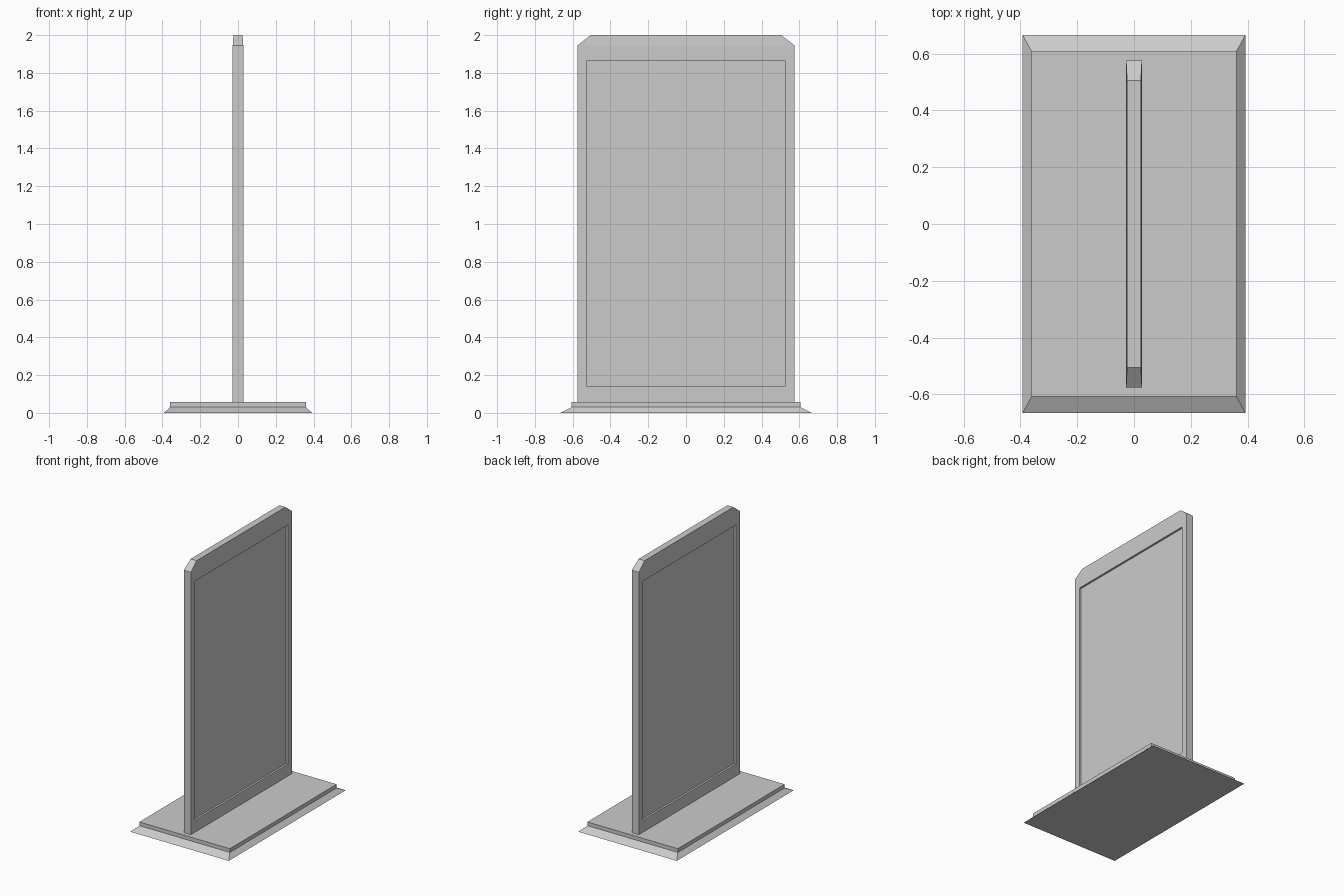
import bpy
import bmesh

cube = bpy.data.objects.get("Cube")
if cube:
    bpy.data.objects.remove(cube, do_unlink=True)

grey = bpy.data.materials.new("plain grey")
grey.use_nodes = True
colour = (0.6, 0.6, 0.6, 1)
grey.diffuse_color = colour
grey.node_tree.nodes["Principled BSDF"].inputs["Base Color"].default_value = colour


def tiers(levels):
    """Stack of rectangles (half x, half y, z) joined into a closed solid."""
    bm = bmesh.new()
    rings = [[bm.verts.new((sx * hx, sy * hy, z))
              for sx, sy in ((-1, -1), (1, -1), (1, 1), (-1, 1))]
             for hx, hy, z in levels]
    bm.faces.new(rings[0][::-1])
    bm.faces.new(rings[-1])
    for low, high in zip(rings, rings[1:]):
        for i in range(4):
            j = (i + 1) % 4
            bm.faces.new((low[i], low[j], high[j], high[i]))
    bm.normal_update()
    return bm


def finish(bm, name):
    mesh = bpy.data.meshes.new(name)
    bm.to_mesh(mesh)
    bm.free()
    mesh.materials.append(grey)
    obj = bpy.data.objects.new(name, mesh)
    bpy.context.collection.objects.link(obj)
    return obj


# Base plate with a sloping skirt
finish(tiers([(0.392, 0.665, 0), (0.36, 0.607, 0.03), (0.36, 0.607, 0.057)]), "base")

# Upright board with clipped, slightly tapered top
board = tiers([(0.028, 0.575, 0.057), (0.028, 0.575, 1.945), (0.024, 0.505, 2)])

# Recessed display area on both broad sides
broad = [f for f in board.faces if abs(f.normal.x) > 0.999]
for face in broad:
    bmesh.ops.inset_individual(board, faces=[face], thickness=0.05)
    for v in face.verts:
        v.co.y = 0.528 if v.co.y > 0 else -0.528
        v.co.z = 1.863 if v.co.z > 1 else 0.143
    # Straight walls down to the sunken panel
    rim = [v.co.copy() for v in face.verts]
    bmesh.ops.inset_individual(board, faces=[face], thickness=0.01)
    for v, co in zip(face.verts, rim):
        v.co = co
        v.co.x *= 0.5
finish(board, "board")
